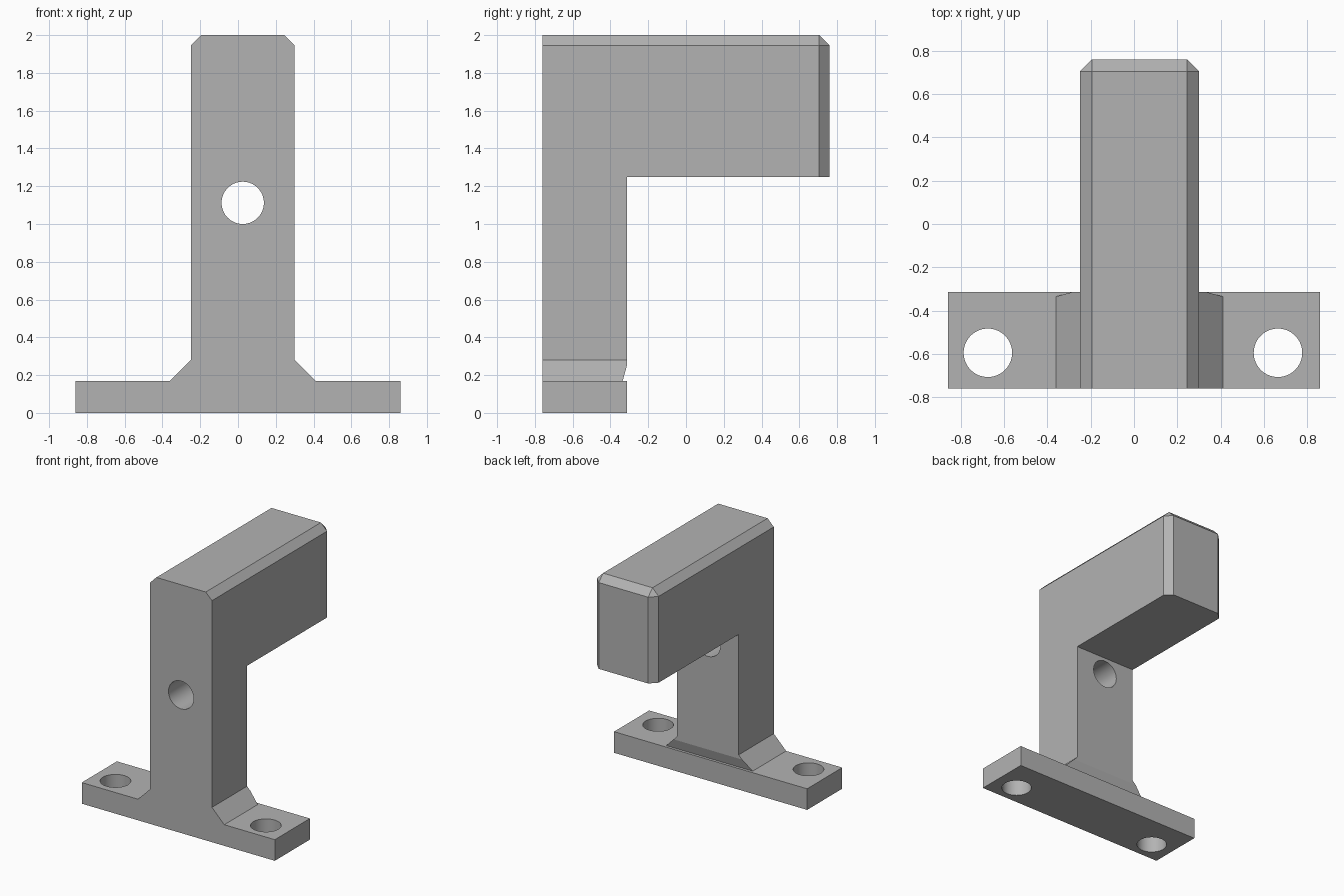
import bpy, bmesh, math
from mathutils import Vector

default = bpy.data.objects.get("Cube")
if default:
    bpy.data.objects.remove(default, do_unlink=True)

grey = bpy.data.materials.new("plain_grey")
grey.use_nodes = True
COLOUR = (0.45, 0.45, 0.45, 1)
grey.diffuse_color = COLOUR
grey.node_tree.nodes["Principled BSDF"].inputs["Base Color"].default_value = COLOUR

FRONT, BACK, POST_BACK = -0.76, 0.76, -0.313
LEFT, RIGHT = 0.30, -0.25
MID = (LEFT + RIGHT) / 2
CHAMFER = 0.055


def add_object(name, bm):
    bmesh.ops.recalc_face_normals(bm, faces=bm.faces)
    mesh = bpy.data.meshes.new(name)
    bm.to_mesh(mesh)
    bm.free()
    mesh.materials.append(grey)
    obj = bpy.data.objects.new(name, mesh)
    bpy.context.collection.objects.link(obj)
    return obj


def prism(name, points, direction):
    """Extrude a closed outline along a direction."""
    bm = bmesh.new()
    face = bm.faces.new([bm.verts.new(p) for p in points])
    out = bmesh.ops.extrude_face_region(bm, geom=[face], use_keep_orig=True)
    verts = [g for g in out["geom"] if isinstance(g, bmesh.types.BMVert)]
    bmesh.ops.translate(bm, verts=verts, vec=direction)
    return add_object(name, bm)


def drill(name, centre, radius, depth, axis):
    bm = bmesh.new()
    bmesh.ops.create_cone(bm, cap_ends=True, segments=64, radius1=radius,
                          radius2=radius, depth=depth)
    rot = Vector((0, 0, 1)).rotation_difference(Vector(axis)).to_matrix()
    bmesh.ops.rotate(bm, verts=bm.verts, matrix=rot)
    bmesh.ops.translate(bm, verts=bm.verts, vec=centre)
    return add_object(name, bm)


def combine(body, tool, operation):
    bpy.ops.object.select_all(action="DESELECT")
    body.select_set(True)
    bpy.context.view_layer.objects.active = body
    mod = body.modifiers.new(tool.name, "BOOLEAN")
    mod.operation, mod.solver, mod.object = operation, "EXACT", tool
    bpy.ops.object.modifier_apply(modifier=mod.name)
    bpy.data.objects.remove(tool, do_unlink=True)


# Foot plate, gussets and upright as one extruded outline
outline = [(-0.86, 0), (0.86, 0), (0.86, 0.17), (LEFT + 0.11, 0.17), (LEFT, 0.28),
           (LEFT, 2 - CHAMFER), (LEFT - CHAMFER, 2), (RIGHT + CHAMFER, 2),
           (RIGHT, 2 - CHAMFER), (RIGHT, 0.28), (RIGHT - 0.11, 0.17), (-0.86, 0.17)]
bracket = prism("hook_bracket", [(x, FRONT, z) for x, z in outline],
                (0, POST_BACK - FRONT, 0))

# Arm, chamfered along its top sides and around its free end
bm = bmesh.new()
bmesh.ops.create_cube(bm, size=1)
bmesh.ops.scale(bm, verts=bm.verts, vec=(LEFT - RIGHT, BACK - FRONT, 0.75))
bmesh.ops.translate(bm, verts=bm.verts, vec=(MID, 0, 1.625))


def is_chamfered(edge):
    mid = (edge.verts[0].co + edge.verts[1].co) / 2
    top, end, side = mid.z > 1.99, mid.y > BACK - 0.01, abs(mid.x - MID) > 0.2
    return (top and side) or (top and end) or (end and side)


bmesh.ops.bevel(bm, geom=[e for e in bm.edges if is_chamfered(e)], offset=CHAMFER,
                offset_type="OFFSET", segments=1, profile=0.5, affect="EDGES")
arm = add_object("arm", bm)
combine(bracket, arm, "UNION")

# Shallow sloped relief at the back, just above the foot plate
relief = [(-0.5, POST_BACK, 0.25), (-0.5, POST_BACK - 0.022, 0.17),
          (-0.5, POST_BACK + 0.1, 0.17), (-0.5, POST_BACK + 0.1, 0.25)]
combine(bracket, prism("relief_cutter", relief, (1, 0, 0)), "DIFFERENCE")

# Mounting holes in the foot and a cross hole through the upright
for side, x in (("right", -0.675), ("left", 0.665)):
    combine(bracket, drill(side + "_foot_hole", (x, -0.595, 0.08), 0.112, 0.6, (0, 0, 1)),
            "DIFFERENCE")
combine(bracket, drill("upright_hole", (MID, -0.54, 1.112), 0.112, 1, (0, 1, 0)),
        "DIFFERENCE")

# Smooth hole walls, crisp flat edges
bpy.ops.object.shade_smooth_by_angle(angle=math.radians(12))
